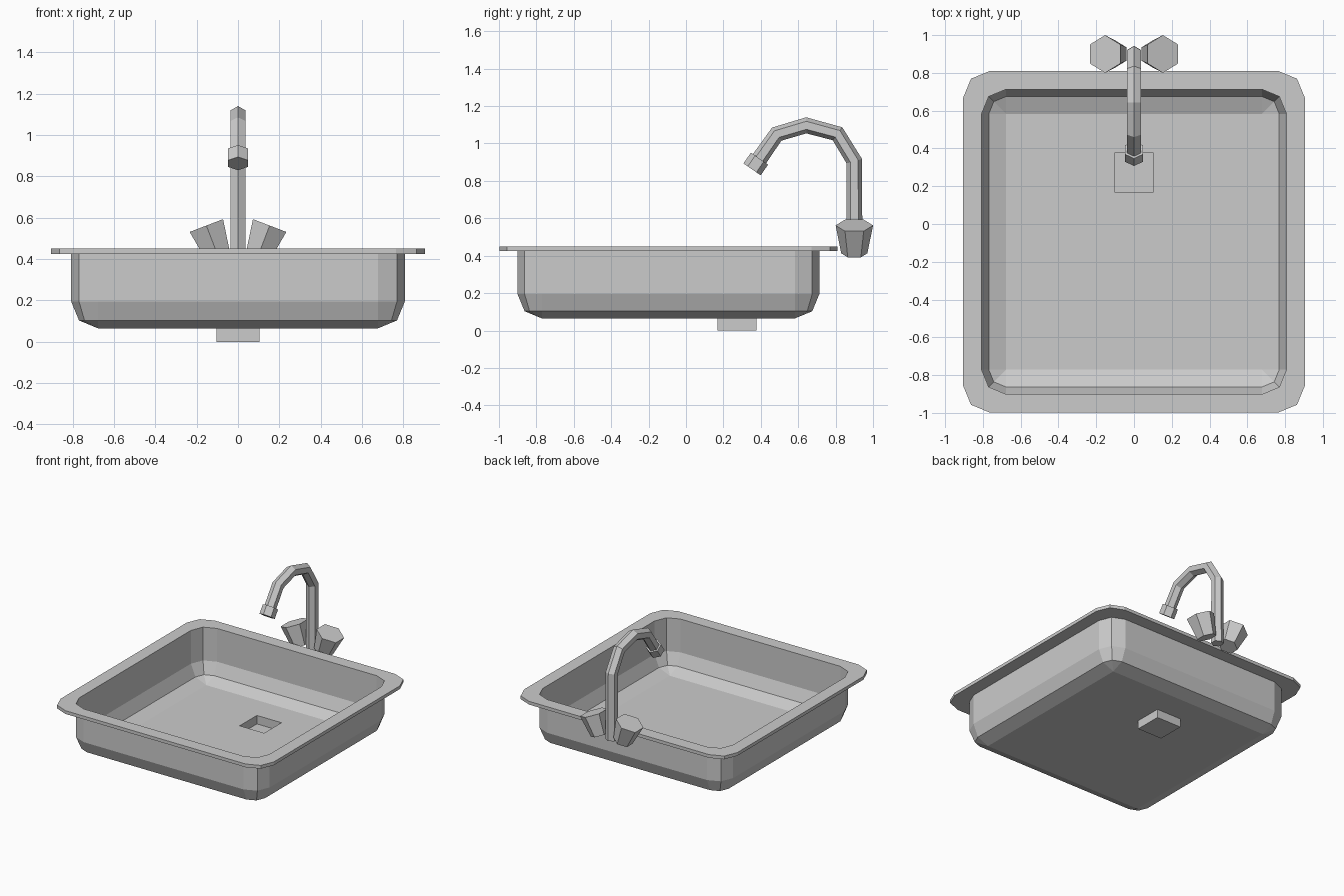
import bpy, bmesh, math
from mathutils import Vector, Matrix

cube = bpy.data.objects.get("Cube")
if cube:
    bpy.data.objects.remove(cube)

steel = bpy.data.materials.new("brushed steel grey")
steel.use_nodes = True
COLOUR = (0.6, 0.6, 0.6, 1)
steel.diffuse_color = COLOUR
steel.node_tree.nodes["Principled BSDF"].inputs["Base Color"].default_value = COLOUR


def finish(bm, name):
    """Clean up the mesh and add it to the scene, flat shaded."""
    bmesh.ops.remove_doubles(bm, verts=bm.verts, dist=0.0005)
    bmesh.ops.recalc_face_normals(bm, faces=bm.faces)
    mesh = bpy.data.meshes.new(name)
    bm.to_mesh(mesh)
    bm.free()
    mesh.materials.append(steel)
    obj = bpy.data.objects.new(name, mesh)
    bpy.context.collection.objects.link(obj)
    return obj


def rounded_square(half, radius, z, cy):
    """Square ring with each corner rounded by two chords."""
    points = []
    for corner in range(4):
        middle = math.radians(45 + 90 * corner)
        centre = Vector((math.cos(middle), math.sin(middle), 0)) * math.sqrt(2) * (half - radius)
        for step in (-1, 0, 1):
            a = middle + step * math.pi / 4
            points.append(centre + Vector((radius * math.cos(a), radius * math.sin(a) + cy, z)))
    return points


def hexagon(centre, axis, radius):
    """Hexagon across an axis in the xz or yz plane, with corners along y or the bend."""
    axis = Vector(axis).normalized()
    side = Vector((1, 0, 0)) if abs(axis.x) < 1e-6 else axis.cross(Vector((0, 1, 0))).normalized()
    up = axis.cross(side)
    return [Vector(centre) + radius * (math.cos(a) * up + math.sin(a) * side)
            for a in (i * math.pi / 3 for i in range(6))]


def loft(name, rings, cap_start=False, cap_end=False):
    """Skin a list of rings that have equal point counts."""
    bm = bmesh.new()
    loops = [[bm.verts.new(p) for p in ring] for ring in rings]
    count = len(loops[0])
    for a, b in zip(loops, loops[1:]):
        for i in range(count):
            j = (i + 1) % count
            bm.faces.new((a[i], a[j], b[j], b[i]))
    if cap_start:
        bm.faces.new(loops[0])
    if cap_end:
        bm.faces.new(loops[-1])
    return finish(bm, name)


# Flat rim around the bowl
CY = -0.094
BOWL, RIM, R = 0.807, 0.904, 0.13
TOP, UNDER, FLOOR = 0.45, 0.425, 0.065
loft("sink_rim", [rounded_square(h, r, z, CY) for h, r, z in (
    (BOWL, R, UNDER), (RIM, 0.14, UNDER), (RIM, 0.14, TOP), (BOWL, R, TOP))])

# Thin bowl with rounded lower edge, open into a square drain well
k = R * math.sqrt(0.5)
DRAIN_Y, DRAIN = 0.273, 0.104
loft("sink_bowl", [
    rounded_square(BOWL, R, TOP, CY),
    rounded_square(BOWL, R, FLOOR + R, CY),
    rounded_square(BOWL - R + k, k, FLOOR + R - k, CY),
    rounded_square(BOWL - R, 0, FLOOR, CY),
    rounded_square(DRAIN, 0, FLOOR, DRAIN_Y),
    rounded_square(DRAIN, 0, 0, DRAIN_Y)], cap_end=True)

# Curved spout: hexagonal tube mitred at every bend
path = [Vector((0, y, z)) for y, z in (
    (0.9, 0.4), (0.9, 0.905), (0.81, 1.052), (0.643, 1.097), (0.485, 1.05), (0.38, 0.9))]
rings = []
for i, p in enumerate(path):
    before = (p - path[i - 1]).normalized() if i else Vector((0, 0, 1))
    after = (path[i + 1] - p).normalized() if i < len(path) - 1 else before
    rings.append(hexagon(p, before + after, 0.043))
loft("spout", rings, True, True)

# Wider nozzle on the spout end
flow = Vector((0, -0.57, -0.82))
start = Vector((0, 0.393, 0.919))
loft("nozzle", [hexagon(start, flow, 0.056), hexagon(start + flow * 0.07, flow, 0.056)], True, True)

# Tapered tap handles leaning outward on each side
for name, s in (("left_handle", 1), ("right_handle", -1)):
    low, high = Vector((s * 0.096, 0.9, 0.413)), Vector((s * 0.153, 0.9, 0.562))
    loft(name, [hexagon(low, high - low, 0.07), hexagon(high, high - low, 0.1)], True, True)
